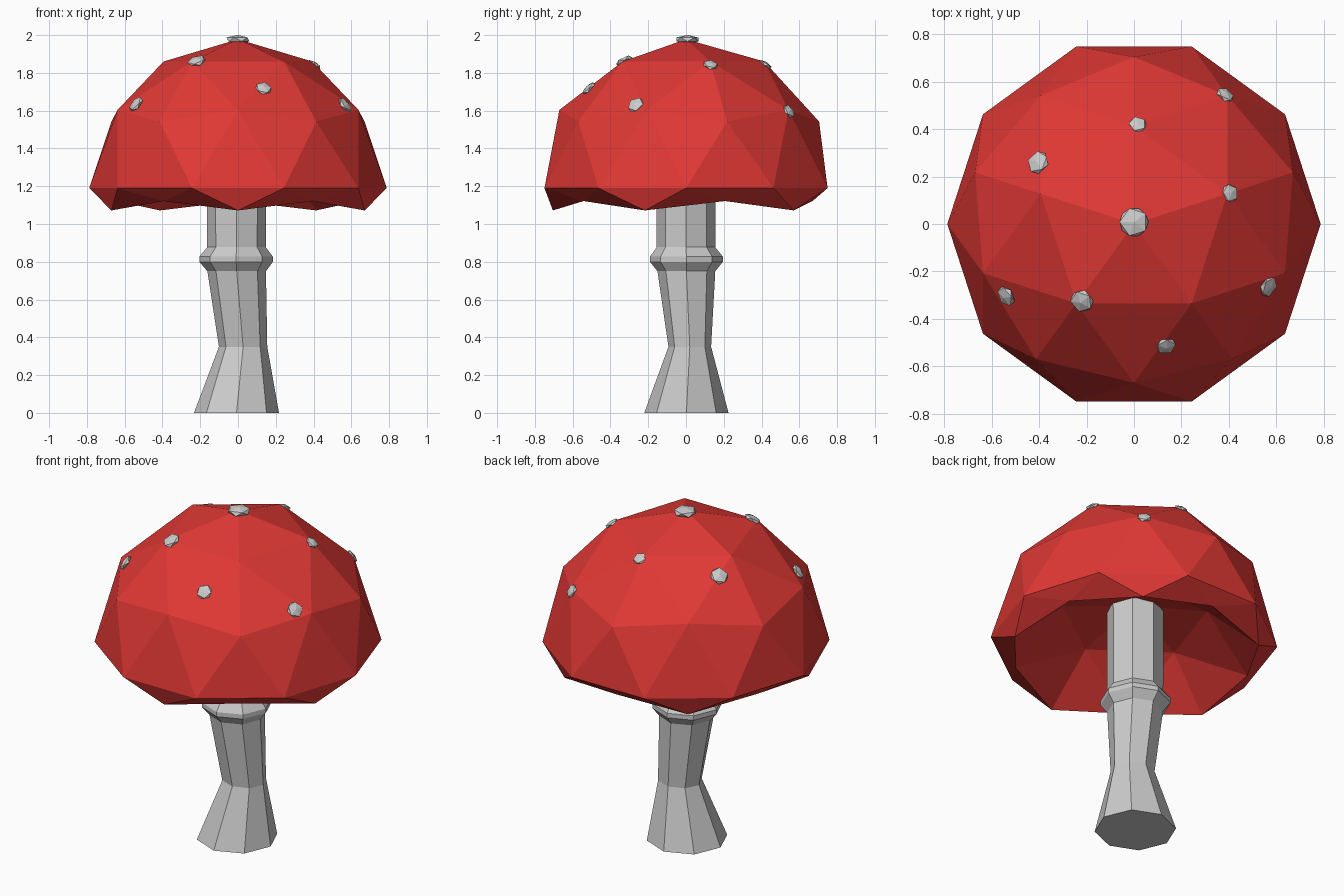
import bpy, bmesh, math
from mathutils import Vector

if "Cube" in bpy.data.objects:
    bpy.data.objects.remove(bpy.data.objects["Cube"])

red = bpy.data.materials.new("cap_red")
red.diffuse_color = (0.75, 0.04, 0.035, 1)
red.use_nodes = True
red.node_tree.nodes["Principled BSDF"].inputs["Base Color"].default_value = red.diffuse_color


def finish(bm, name, mat=None):
    bmesh.ops.recalc_face_normals(bm, faces=bm.faces)
    me = bpy.data.meshes.new(name)
    bm.to_mesh(me)
    bm.free()
    ob = bpy.data.objects.new(name, me)
    bpy.context.collection.objects.link(ob)
    if mat:
        me.materials.append(mat)
    return ob


# Cap: low-poly sphere whose lower part is folded up into a hollow underside
R, CAP_Z = 0.788, 1.19
bm = bmesh.new()
bmesh.ops.create_icosphere(bm, subdivisions=2, radius=R)
for v in bm.verts:
    if v.co.z < -0.1:
        v.co.z = -0.8 * v.co.z - 0.4
cap = finish(bm, "cap", red)
cap.location.z = CAP_Z
cap.rotation_euler.z = math.radians(18)

# Stalk: eight-sided rings, with a collar (z, centre x, centre y, radius x, radius y)
rings = [
    (0.0, -0.008, 0.002, 0.225, 0.223),
    (0.35, 0.027, 0.02, 0.128, 0.113),
    (0.75, -0.007, 0.002, 0.155, 0.153),
    (0.80, -0.01, 0.002, 0.195, 0.193),
    (0.827, -0.01, 0.002, 0.195, 0.193),
    (0.877, -0.008, 0.0, 0.155, 0.155),
    (1.42, -0.008, 0.0, 0.157, 0.155),
]
bm = bmesh.new()
loops = []
for z, cx, cy, rx, ry in rings:
    loops.append([bm.verts.new((cx + rx * math.cos(k * math.pi / 4),
                                cy + ry * math.sin(k * math.pi / 4), z))
                  for k in range(8)])
for a, b in zip(loops, loops[1:]):
    for k in range(8):
        n = (k + 1) % 8
        bm.faces.new((a[k], a[n], b[n], b[k]))
bm.faces.new(loops[0][::-1])
bm.faces.new(loops[-1])
finish(bm, "stalk")

# Spots: flattened icosahedra lying on the cap (x, y, z, radius)
spots = [
    (0.0, 0.008, 1.977, 0.068),
    (-0.22, -0.325, 1.862, 0.054),
    (-0.54, -0.305, 1.635, 0.049),
    (0.135, -0.515, 1.718, 0.046),
    (0.567, -0.265, 1.63, 0.049),
    (0.405, 0.13, 1.843, 0.042),
    (0.015, 0.42, 1.845, 0.041),
    (0.385, 0.545, 1.597, 0.042),
    (-0.405, 0.26, 1.79, 0.054),
]
for i, (x, y, z, r) in enumerate(spots):
    bm = bmesh.new()
    bmesh.ops.create_icosphere(bm, subdivisions=1, radius=r)
    for v in bm.verts:
        v.co.z *= 0.35
    ob = finish(bm, f"spot_{i + 1}")
    ob.location = (x, y, z)
    ob.rotation_euler = Vector((x, y, z - CAP_Z)).to_track_quat('Z', 'Y').to_euler()
